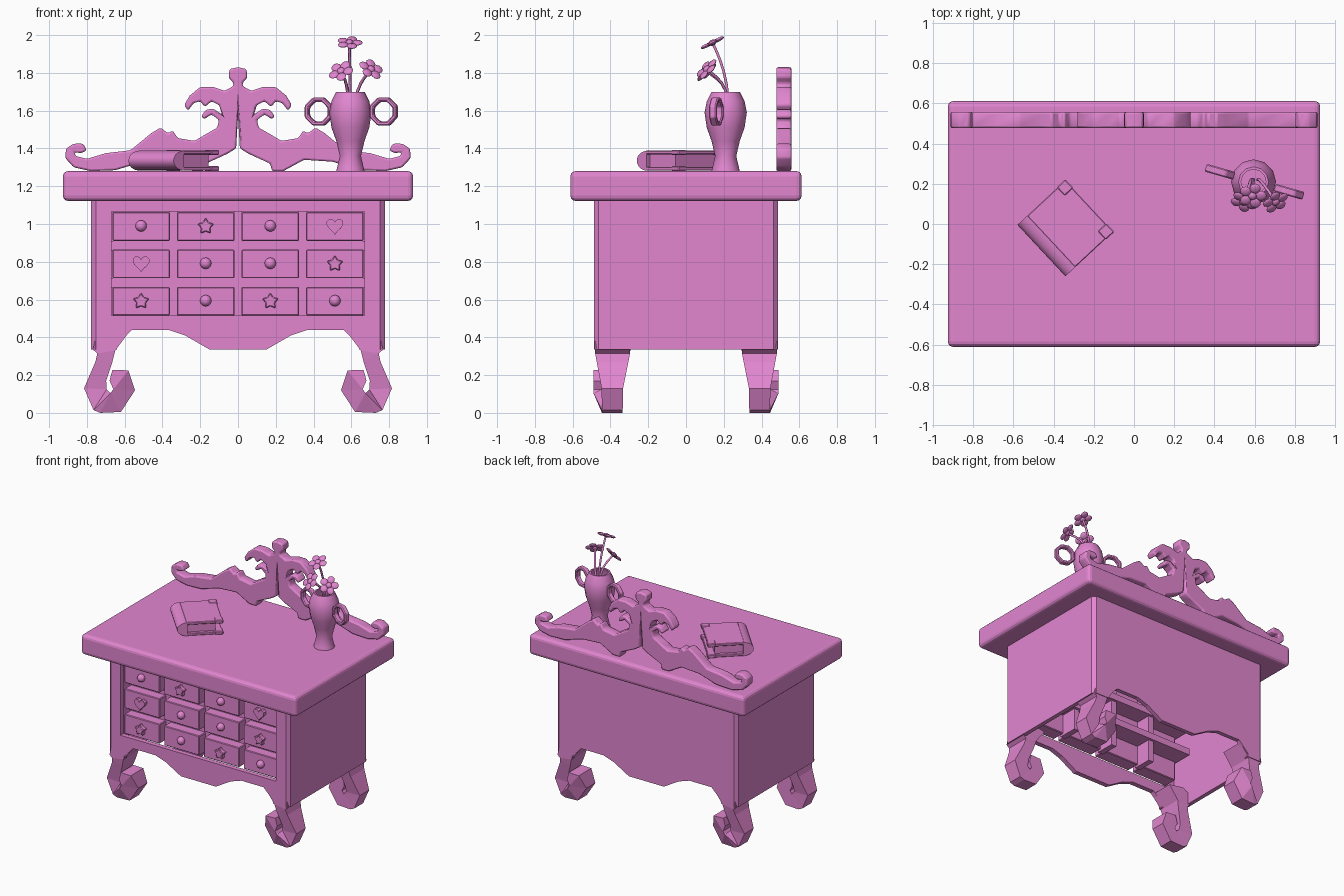
import bpy, bmesh, math
from mathutils import Vector, Matrix

old = bpy.data.objects.get("Cube")
if old:
    bpy.data.objects.remove(old)

pink = bpy.data.materials.new("rose_pink")
pink.use_nodes = True
pink.diffuse_color = (0.76, 0.24, 0.63, 1)
pink.node_tree.nodes["Principled BSDF"].inputs["Base Color"].default_value = pink.diffuse_color


def finish(name, bm, smooth=None, bevel=0, segments=1):
    """Turn a bmesh into a named, coloured object."""
    bmesh.ops.recalc_face_normals(bm, faces=bm.faces)
    mesh = bpy.data.meshes.new(name)
    bm.to_mesh(mesh)
    bm.free()
    mesh.materials.append(pink)
    obj = bpy.data.objects.new(name, mesh)
    bpy.context.collection.objects.link(obj)
    if bevel:
        mod = obj.modifiers.new("soft_edges", 'BEVEL')
        mod.width, mod.segments, mod.limit_method = bevel, segments, 'ANGLE'
    if smooth:
        bpy.ops.object.select_all(action='DESELECT')
        bpy.context.view_layer.objects.active = obj
        obj.select_set(True)
        bpy.ops.object.shade_smooth_by_angle(angle=math.radians(smooth))
    return obj


def box(name, lo, hi, **style):
    bm = bmesh.new()
    bmesh.ops.create_cube(bm, size=1)
    lo, hi = Vector(lo), Vector(hi)
    for v in bm.verts:
        v.co = (lo + hi) / 2 + v.co * (hi - lo)
    return finish(name, bm, **style)


def prism(name, outline, y0, y1, shape=None, **style):
    """Extrude an x-z outline along y; shape may move each vertex."""
    bm = bmesh.new()
    front = bm.faces.new([bm.verts.new((x, y0, z)) for x, z in outline])
    back = bmesh.ops.extrude_face_region(bm, geom=[front])["geom"]
    for v in back:
        if isinstance(v, bmesh.types.BMVert):
            v.co.y = y1
    if shape:
        bmesh.ops.triangulate(bm, faces=[f for f in bm.faces if len(f.verts) > 4])
        for v in bm.verts:
            shape(v)
    return finish(name, bm, **style)


def lathe(name, profile, sides, centre, **style):
    """Revolve a radius-height profile around a vertical axis."""
    bm = bmesh.new()
    rings = []
    for r, z in profile:
        angles = [math.tau * i / sides for i in range(sides)]
        rings.append([bm.verts.new((centre[0] + r * math.cos(a), centre[1] + r * math.sin(a), z)) for a in angles])
    for low, high in zip(rings, rings[1:]):
        for i in range(sides):
            j = (i + 1) % sides
            bm.faces.new((low[i], low[j], high[j], high[i]))
    bm.faces.new(rings[0])
    bm.faces.new(rings[-1])
    return finish(name, bm, **style)


def cut(target, cutter):
    cutter.hide_render = True
    cutter.hide_set(True)
    mod = target.modifiers.new("cut", 'BOOLEAN')
    mod.object, mod.operation, mod.solver = cutter, 'DIFFERENCE', 'EXACT'


# Table top
box("table_top", (-.927, -.612, 1.122), (.927, .612, 1.28), bevel=.028, segments=3)

# Hollow cabinet with chamfered corners, scalloped aprons and a drawer opening
W, D, C = .777, .487, .025
bm = bmesh.new()
corners = [(W, C - D), (W, D - C), (W - C, D), (C - W, D), (-W, D - C), (-W, C - D), (C - W, -D), (W - C, -D)]
floor = bm.faces.new([bm.verts.new((x, y, .335)) for x, y in corners])
for v in bmesh.ops.extrude_face_region(bm, geom=[floor])["geom"]:
    if isinstance(v, bmesh.types.BMVert):
        v.co.z = 1.15
cabinet = finish("cabinet", bm)
cut(cabinet, box("cabinet_hollow", (-.745, -.45, .2), (.745, .455, 1.14)))
cut(cabinet, box("drawer_opening", (-.67, -.6, .515), (.67, -.4, 1.065)))
apron = [(.15, .2), (.15, .335), (.28, .41), (.37, .44), (.56, .44), (.64, .36), (.64, .2)]
for side, s in (("left", 1), ("right", -1)):
    cut(cabinet, prism("apron_curve_" + side, [(s * x, z) for x, z in apron], -.6, .6))

# Lattice of deep dividers between the drawers
for i in (-1, 0, 1):
    box("upright_divider", (i * .342 - .022, -.37, .5), (i * .342 + .022, -.22, 1.09))
for z in (.69, .885):
    box("shelf_divider", (-.68, -.37, z - .025), (.68, -.2, z + .025))


# Drawers with ball, star and heart knobs
def star(r):
    return [(math.sin(i * math.pi / 5) * r * (1 - .42 * (i % 2)),
             math.cos(i * math.pi / 5) * r * (1 - .42 * (i % 2))) for i in range(10)]


def heart(r):
    pts = []
    for i in range(20):
        t = math.tau * (i + .5) / 20
        wave = 13 * math.cos(t) - 5 * math.cos(2 * t) - 2 * math.cos(3 * t) - math.cos(4 * t)
        pts.append((r * math.sin(t) ** 3, r * wave / 15 + .005))
    return pts


for row, kinds in enumerate(("bsbh", "hbbs", "sbsb")):
    for col, kind in enumerate(kinds):
        x, z = (col - 1.5) * .342, .987 - row * .198
        box("drawer", (x - .152, -.448, z - .076), (x + .152, -.34, z + .076), bevel=.005)
        if kind == "b":
            bm = bmesh.new()
            bmesh.ops.create_uvsphere(bm, u_segments=12, v_segments=8, radius=.03,
                                      matrix=Matrix.Translation((x, -.455, z + .003)))
            finish("ball_knob", bm, smooth=60)
        else:
            outline = star(.046) if kind == "s" else heart(.045)
            prism("star_knob" if kind == "s" else "heart_knob",
                  [(x + a, z + b) for a, b in outline], -.48, -.44, bevel=.005)

# Curled legs, narrowing in depth towards the foot, with a flared scroll end
leg = [(.70, .45), (.75, .42), (.768, .335), (.745, .315), (.755, .27), (.815, .13), (.765, .015), (.73, 0),
       (.62, .005), (.545, .12), (.58, .225), (.665, .228), (.68, .17), (.66, .125), (.675, .105),
       (.695, .125), (.698, .17), (.665, .27), (.65, .33), (.575, .43)]


def taper(v):
    t = min(max((v.co.z - .12) / .2, 0), 1)
    scroll = .56 < v.co.x < .682 and .1 < v.co.z < .24
    if v.co.y < -.4:
        v.co.y = -.49 if scroll else -.445 - .037 * t
    else:
        v.co.y = -.335 if scroll else -.335 + .04 * t


legs = prism("curled_legs", leg, -.48, -.3, shape=taper)
legs.modifiers.new("mirror", 'MIRROR').use_axis = (True, True, False)

# Carved crest along the back
crest = [(0, 1.83), (.045, 1.82), (.05, 1.775), (.025, 1.75), (.025, 1.73), (.07, 1.705), (.13, 1.725),
         (.2, 1.725), (.255, 1.68), (.285, 1.63), (.265, 1.6), (.235, 1.64), (.2, 1.65), (.175, 1.62),
         (.14, 1.65), (.1, 1.63), (.085, 1.58), (.13, 1.61), (.17, 1.605), (.195, 1.57), (.18, 1.555),
         (.14, 1.58), (.1, 1.55), (.11, 1.51), (.18, 1.47), (.23, 1.44), (.32, 1.455), (.345, 1.495),
         (.37, 1.48), (.41, 1.51), (.46, 1.48), (.57, 1.39), (.7, 1.375), (.8, 1.345), (.86, 1.36),
         (.865, 1.38), (.83, 1.375), (.8, 1.39), (.82, 1.425), (.87, 1.425), (.91, 1.4), (.915, 1.35),
         (.87, 1.3), (.78, 1.28), (.65, 1.285), (.5, 1.33), (.35, 1.34), (.24, 1.28), (.18, 1.28),
         (.17, 1.32), (.06, 1.37), (.01, 1.4), (0, 1.57)]
prism("carved_crest", crest + [(-x, z) for x, z in reversed(crest[1:-1])], .478, .558,
      smooth=60, bevel=.012, segments=2)

# Vase with an open mouth and two ring handles
vx, vy = .595, .21
lathe("vase", [(.075, 1.28), (.07, 1.3), (.056, 1.36), (.075, 1.44), (.1, 1.51), (.112, 1.59), (.1, 1.65),
               (.075, 1.7), (.062, 1.7), (.08, 1.65), (.08, 1.56)], 12, (vx, vy), smooth=50)
for s in (-1, 1):
    bm = bmesh.new()
    rings = []
    for i in range(8):
        a = math.tau * (i + .5) / 8
        rings.append([bm.verts.new((r * math.cos(a), w, r * math.sin(a)))
                      for r, w in ((.08, -.02), (.08, .02), (.056, .02), (.056, -.02))])
    for i in range(8):
        for k in range(4):
            n, m = rings[(i + 1) % 8], (k + 1) % 4
            bm.faces.new((rings[i][k], rings[i][m], n[m], n[k]))
    handle = finish("vase_handle", bm, bevel=.006)
    handle.rotation_euler.z = -.28
    handle.location = (vx + .005 + s * .172, vy - s * .05, 1.595)

# Flowers: curved stem, five petals and a round centre
for head, normal in (((.59, .14, 1.96), (0, -.45, .9)), ((.545, .11, 1.81), (-.3, -.7, .65)),
                     ((.705, .11, 1.82), (.4, -.65, .65))):
    head, normal = Vector(head), Vector(normal).normalized()
    curve = bpy.data.curves.new("flower_stem", 'CURVE')
    curve.dimensions, curve.bevel_depth, curve.bevel_resolution = '3D', .008, 1
    curve.resolution_u = 6
    spline = curve.splines.new('BEZIER')
    spline.bezier_points.add(1)
    root = Vector((vx + (head.x - vx) * .2, vy + .01, 1.57))
    bend = Vector((0, .02, .18))
    for p, co, push in zip(spline.bezier_points, (root, head), (bend, normal * .07)):
        p.co, p.handle_left, p.handle_right = co, co - push, co + push
    curve.materials.append(pink)
    bpy.context.collection.objects.link(bpy.data.objects.new("flower_stem", curve))
    bm = bmesh.new()
    aim = Matrix.Translation(head) @ normal.to_track_quat('Z', 'Y').to_matrix().to_4x4()
    for i in range(5):
        petal = Matrix.Rotation(math.tau * i / 5, 4, 'Z') @ Matrix.Translation((.042, 0, 0))
        bmesh.ops.create_uvsphere(bm, u_segments=10, v_segments=6, radius=1,
                                  matrix=aim @ petal @ Matrix.Diagonal((.028, .027, .01, 1)))
    bmesh.ops.create_uvsphere(bm, u_segments=10, v_segments=6, radius=1,
                              matrix=aim @ Matrix.Diagonal((.022, .022, .016, 1)))
    finish("flower_head", bm, smooth=60)

# Book lying at an angle: covers, pages, rounded spine and corner guards
parts = [box("book_pages", (-.13, -.15, .02), (.11, .15, .09))]
for z in (.003, .088):
    parts.append(box("book_cover", (-.1, -.175, z), (.16, .175, z + .02), bevel=.004))
    for s in (-1, 1):
        lo, hi = sorted((s * .12, s * .179))
        parts.append(box("corner_guard", (.105, lo, z - .003), (.164, hi, z + .024), bevel=.005))
spine = [(-.09 - .075 * math.sin(math.pi * i / 10), .055 - .052 * math.cos(math.pi * i / 10)) for i in range(11)]
parts.append(prism("book_spine", spine, -.175, .175, smooth=40))
for part in parts:
    part.rotation_euler.z = math.radians(43)
    part.location = (-.34, -.02, 1.28)
